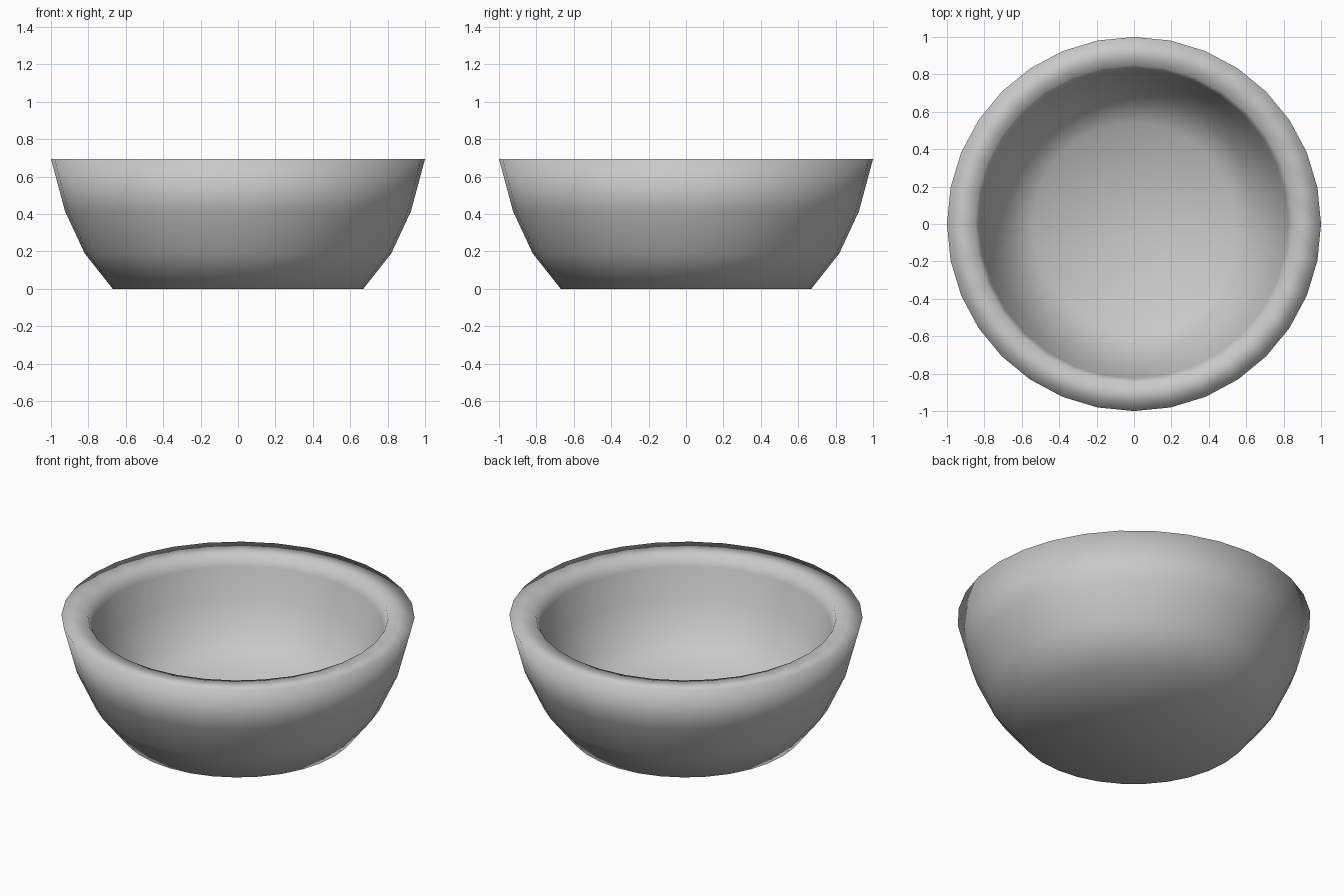
import bpy
import bmesh
import math
from mathutils import Vector

cube = bpy.data.objects.get("Cube")
if cube:
    bpy.data.objects.remove(cube, do_unlink=True)

# Single plain grey
GREY = (0.58, 0.58, 0.58, 1.0)
grey = bpy.data.materials.new("plain_grey")
grey.use_nodes = True
grey.diffuse_color = GREY
grey.node_tree.nodes["Principled BSDF"].inputs["Base Color"].default_value = GREY

SIDES = 32

# Outer wall from the flat foot up, over the rim, then the inner wall and floor
outer = [(0, 0), (0.67, 0), (0.82, 0.19), (0.925, 0.415), (1.0, 0.695)]
inner = [(0.85, 0.69), (0.825, 0.62), (0.775, 0.44), (0.68, 0.27), (0.54, 0.14), (0, 0.14)]


def lathe(name, profile, material):
    """Spin a radius/height profile around the z axis."""
    bm = bmesh.new()
    verts = [bm.verts.new((r, 0, z)) for r, z in profile]
    edges = [bm.edges.new(pair) for pair in zip(verts, verts[1:])]
    bmesh.ops.spin(bm, geom=verts + edges, cent=Vector(), axis=Vector((0, 0, 1)),
                   angle=math.tau, steps=SIDES)
    bmesh.ops.remove_doubles(bm, verts=bm.verts[:], dist=0.0005)
    bmesh.ops.recalc_face_normals(bm, faces=bm.faces[:])
    for face in bm.faces:
        face.smooth = True
    mesh = bpy.data.meshes.new(name)
    bm.to_mesh(mesh)
    bm.free()
    mesh.materials.append(material)
    obj = bpy.data.objects.new(name, mesh)
    bpy.context.collection.objects.link(obj)
    return obj


# Thick walled bowl, smooth shaded all over
lathe("bowl", outer + inner, grey)
